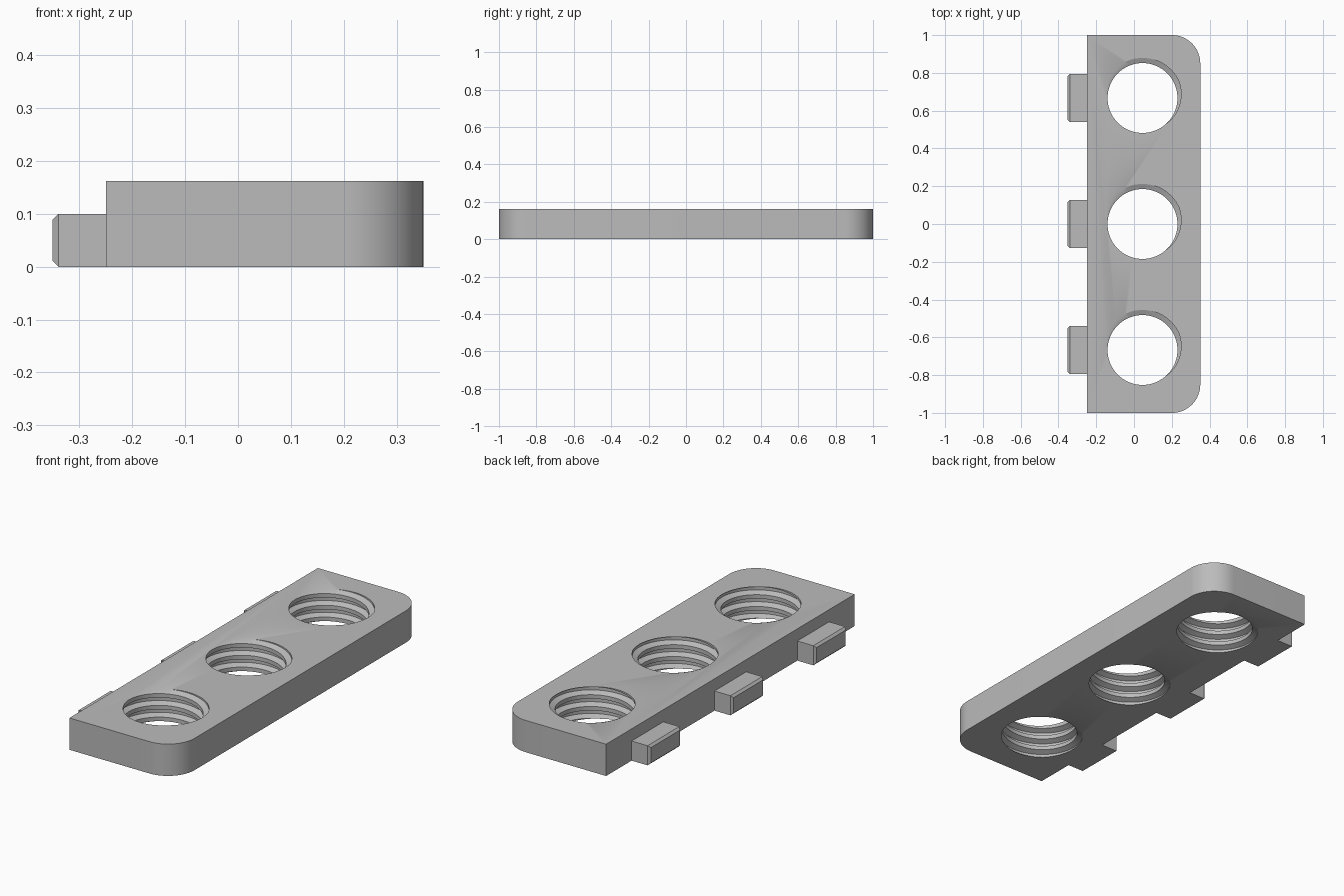
import bpy, bmesh, math

cube = bpy.data.objects.get("Cube")
if cube:
    bpy.data.objects.remove(cube, do_unlink=True)

THICK = 0.162
HOLE_X = 0.045
SPACING = 0.667
PITCH = 0.06
R_CREST, R_ROOT = 0.185, 0.212

grey = bpy.data.materials.new("plain grey")
grey.use_nodes = True
colour = (0.5, 0.5, 0.5, 1)
grey.diffuse_color = colour
grey.node_tree.nodes["Principled BSDF"].inputs["Base Color"].default_value = colour


def make_object(name, bm):
    bmesh.ops.recalc_face_normals(bm, faces=bm.faces)
    mesh = bpy.data.meshes.new(name)
    bm.to_mesh(mesh)
    bm.free()
    mesh.materials.append(grey)
    obj = bpy.data.objects.new(name, mesh)
    bpy.context.collection.objects.link(obj)
    return obj


def activate(obj):
    bpy.ops.object.select_all(action='DESELECT')
    obj.select_set(True)
    bpy.context.view_layer.objects.active = obj


def make_plate():
    # Slab outline with two rounded corners on the +x side
    bm = bmesh.new()
    left, right, radius, steps = -0.25, 0.351, 0.15, 16
    outline = [(left, -1)]
    for side in (-1, 1):
        for i in range(steps + 1):
            t = i / steps if side < 0 else 1 - i / steps
            a = t * math.pi / 2
            outline.append((right - radius + radius * math.sin(a),
                            side * (1 - radius + radius * math.cos(a))))
    outline.append((left, 1))
    face = bm.faces.new([bm.verts.new((x, y, 0)) for x, y in outline])
    lifted = bmesh.ops.extrude_face_region(bm, geom=[face])["geom"]
    bmesh.ops.translate(bm, vec=(0, 0, THICK),
                        verts=[v for v in lifted if isinstance(v, bmesh.types.BMVert)])
    return make_object("threaded_plate", bm)


def make_thread_cutter(y):
    # Helical trapezoid thread, built as one closed screw body
    bm = bmesh.new()
    segments, turns = 64, 6
    profile = [(0.0, R_CREST), (0.34, R_CREST), (0.54, R_ROOT), (0.80, R_ROOT)]
    p = len(profile)
    # Groove meets the upper surface toward the back
    base = THICK - 4 * PITCH - PITCH * (0.67 + 70 / 360)
    columns = []
    for s in range(segments):
        a = 2 * math.pi * s / segments
        count = turns * p + 1 + (p if s == 0 else 0)
        column = []
        for j in range(count):
            f, r = profile[j % p]
            z = base + PITCH * (j // p + f + s / segments)
            column.append(bm.verts.new((HOLE_X + r * math.cos(a), y + r * math.sin(a), z)))
        columns.append(column)
    for s in range(segments):
        a = columns[s]
        b = columns[s + 1] if s + 1 < segments else columns[0][p:]
        for j in range(turns * p):
            bm.faces.new((a[j], b[j], b[j + 1], a[j + 1]))
    # Fan caps well outside the plate
    for row, z in ((0, base - PITCH), (turns * p, base + PITCH * (turns + 2))):
        loop = [c[row] for c in columns] + [columns[0][row + k] for k in range(p, 0, -1)]
        tip = bm.verts.new((HOLE_X, y, z))
        for i, v in enumerate(loop):
            bm.faces.new((v, loop[(i + 1) % len(loop)], tip))
    cutter = make_object("thread_cutter", bm)
    cutter.hide_render = True
    return cutter


def make_tab(name, y):
    # Small block with chamfered outer end
    bm = bmesh.new()
    half, top, inset = 0.128, 0.1, 0.011
    rings = []
    for x, d in ((-0.25, 0), (-0.34, 0), (-0.351, inset)):
        rings.append([bm.verts.new((x, y + sy * (half - d), z))
                      for sy, z in ((-1, d), (1, d), (1, top - d), (-1, top - d))])
    for a, b in zip(rings, rings[1:]):
        for i in range(4):
            k = (i + 1) % 4
            bm.faces.new((a[i], a[k], b[k], b[i]))
    bm.faces.new(rings[0])
    bm.faces.new(rings[-1])
    return make_object(name, bm)


plate = make_plate()
for y, place in ((-SPACING, "front"), (0, "middle"), (SPACING, "back")):
    make_tab(place + "_tab", y)
    cutter = make_thread_cutter(y)
    activate(plate)
    cut = plate.modifiers.new("threaded_hole", 'BOOLEAN')
    cut.operation = 'DIFFERENCE'
    cut.solver = 'EXACT'
    cut.object = cutter
    bpy.ops.object.modifier_apply(modifier=cut.name)
    bpy.data.objects.remove(cutter, do_unlink=True)

activate(plate)
bpy.ops.object.shade_smooth_by_angle(angle=math.radians(25))
